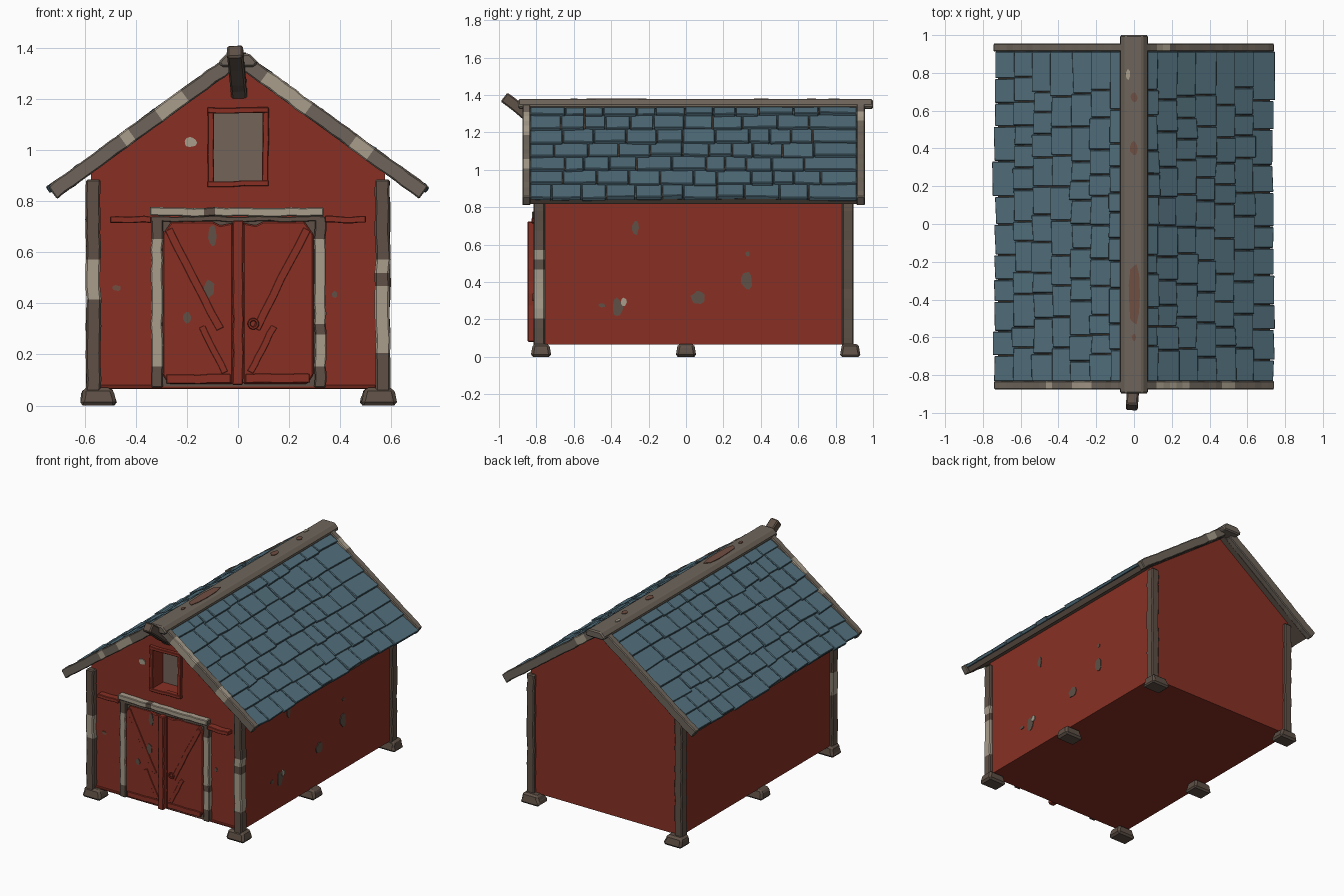
import bpy, bmesh, math, random
from mathutils import Vector

random.seed(4)
old = bpy.data.objects.get("Cube")
if old:
    bpy.data.objects.remove(old, do_unlink=True)


def material(name, rgb):
    m = bpy.data.materials.new(name)
    col = [(c / 255 / 12.92 if c < 11 else ((c / 255 + 0.055) / 1.055) ** 2.4) for c in rgb] + [1]
    m.use_nodes = True
    m.diffuse_color = col
    m.node_tree.nodes["Principled BSDF"].inputs["Base Color"].default_value = col
    return m


RED = material("barn red", (136, 48, 36))
BLUE = material("slate blue", (82, 111, 124))
WOOD = material("brown wood", (94, 80, 70))
GREY = material("weathered grey", (110, 101, 91))
PALE = material("faded paint", (168, 157, 140))
RUST = material("rust brown", (112, 78, 65))
LOFT = material("loft interior", (116, 101, 89))


def finish(name, bm, mats, bevel=0.0):
    bmesh.ops.recalc_face_normals(bm, faces=bm.faces)
    me = bpy.data.meshes.new(name)
    bm.to_mesh(me)
    bm.free()
    for m in mats:
        me.materials.append(m)
    ob = bpy.data.objects.new(name, me)
    bpy.context.collection.objects.link(ob)
    if bevel:
        mod = ob.modifiers.new("Worn edges", 'BEVEL')
        mod.width, mod.segments, mod.limit_method = bevel, 1, 'ANGLE'
    return ob


def prism(name, profile, y0, y1, mat, bevel=0.0):
    """Extrude an x/z outline along y."""
    bm = bmesh.new()
    a, b = ([bm.verts.new((x, y, z)) for x, z in profile] for y in (y0, y1))
    bm.faces.new(a)
    bm.faces.new(b)
    for i in range(len(a)):
        j = (i + 1) % len(a)
        bm.faces.new((a[i], a[j], b[j], b[i]))
    return finish(name, bm, [mat], bevel)


def block(name, x0, x1, y0, y1, z0, z1, mat, bevel=0.004):
    return prism(name, [(x0, z0), (x1, z0), (x1, z1), (x0, z1)], y0, y1, mat, bevel)


def beam(name, p0, p1, width, depth, mats, worn=(), ref=(0, 1, 0), wobble=0.003, n=16, taper=1.0):
    """Hand-hewn beam; 'worn' lists the length fractions that take the second material."""
    p0, p1 = Vector(p0), Vector(p1)
    d = (p1 - p0).normalized()
    side = d.cross(Vector(ref)).normalized()
    other = side.cross(d)
    bm = bmesh.new()
    rings = []
    for i in range(n + 1):
        c = p0.lerp(p1, i / n) + side * random.uniform(-wobble, wobble)
        k = 1 + (taper - 1) * i / n
        rings.append([bm.verts.new(c + side * (a * width * k / 2) + other * (b * depth * k / 2))
                      for a, b in ((-1, -1), (1, -1), (1, 1), (-1, 1))])
    for i in range(n):
        t = (i + 0.5) / n
        for j in range(4):
            k = (j + 1) % 4
            f = bm.faces.new((rings[i][j], rings[i][k], rings[i + 1][k], rings[i + 1][j]))
            f.material_index = int(any(a < t < b for a, b in worn))
    bm.faces.new(rings[0])
    bm.faces.new(rings[-1])
    return finish(name, bm, mats, min(width, depth) * 0.12)


def patch(name, plane, level, u, v, ru, rv, mat):
    """Thin irregular plate of bare wood or old paint."""
    bm = bmesh.new()
    to3d = {"front": lambda a, b, h: (a, level - h, b),
            "side": lambda a, b, h: (level + h, a, b),
            "top": lambda a, b, h: (a, b, level + h)}[plane]
    pts = []
    for i in range(11):
        r = random.uniform(0.8, 1.1)
        t = math.tau * i / 11
        pts.append((u + ru * r * math.cos(t), v + rv * r * math.sin(t)))
    lo, hi = ([bm.verts.new(to3d(a, b, h)) for a, b in pts] for h in (-0.002, 0.004))
    bm.faces.new(lo)
    bm.faces.new(hi)
    for i in range(11):
        j = (i + 1) % 11
        bm.faces.new((lo[i], lo[j], hi[j], hi[i]))
    finish(name, bm, [mat])


# Roof measures: each slope runs from the ridge point down to the eave
PITCH = math.radians(36)
CO, SI = math.cos(PITCH), math.sin(PITCH)
APEX, RUN = 1.325, 0.865


def slope(side, t, h, y):
    return Vector((side * (t * CO + h * SI), y, APEX - t * SI + h * CO))


# Walls, with the loft window cut into the front gable
WX, FRONT, BACK, BASE = 0.575, -0.78, 0.875, 0.065
eave = APEX - WX * SI / CO
walls = prism("walls", [(-WX, BASE), (WX, BASE), (WX, eave), (0, APEX), (-WX, eave)], FRONT, BACK, RED)
cutter = block("window_cutter", -0.097, 0.095, -0.9, -0.66, 0.875, 1.145, RED, 0)
cut = walls.modifiers.new("Window", 'BOOLEAN')
cut.object, cut.operation, cut.solver = cutter, 'DIFFERENCE', 'EXACT'
bpy.context.view_layer.update()
walls.data = bpy.data.meshes.new_from_object(walls.evaluated_get(bpy.context.evaluated_depsgraph_get()))
walls.modifiers.clear()
bpy.data.objects.remove(cutter, do_unlink=True)
block("loft_back", -0.097, 0.095, -0.68, -0.66, 0.875, 1.145, LOFT, 0)

# Window frame
for x in (-0.108, 0.108):
    beam("window_jamb", (x, -0.785, 0.86), (x, -0.785, 1.165), 0.024, 0.03, [RED], n=5)
for z in (0.868, 1.155):
    beam("window_rail", (-0.12, -0.787, z), (0.12, -0.787, z), 0.022, 0.034, [RED], n=5)

# Corner posts and foundation stones
WORN = {(-1, -1): [(0.45, 0.63)], (1, -1): [(0.19, 0.5), (0.54, 0.62)]}
for sx in (-1, 1):
    for sy, y in ((-1, -0.785), (1, 0.865)):
        beam("corner_post", (sx * 0.566, y, 0.05), (sx * 0.566, y, 0.885), 0.058, 0.062,
             [WOOD, PALE], WORN.get((sx, sy), ()))
    for y in (-0.775, 0, 0.878):
        beam("foundation_stone", (sx * 0.548, y, 0), (sx * 0.548, y, 0.07), 0.145, 0.112,
             [WOOD], n=3, wobble=0.006, taper=0.78)

# Roof decks and shingles
ROWS = 7
STEP = (RUN + 0.015) / ROWS
for s in (-1, 1):
    prism("roof_deck", [(p.x, p.z) for p in (slope(s, 0, 0, 0), slope(s, RUN, 0, 0),
          slope(s, RUN, 0.035, 0), slope(s, 0, 0.035, 0))], -0.835, 0.915, WOOD)
    bm = bmesh.new()
    for row in range(ROWS):
        cuts = [-0.835]
        while cuts[-1] < 0.78:
            cuts.append(cuts[-1] + random.uniform(0.1, 0.19))
        cuts[-1] = 0.915
        for y0, y1 in zip(cuts, cuts[1:]):
            t0 = max(row * STEP - 0.02, 0)
            t1 = (row + 1) * STEP + random.uniform(-0.012, 0.004)
            lift = 0.056 + random.uniform(-0.004, 0.006)
            ring = []
            for y in (y0 + 0.002, y1 - 0.002):
                dt = random.uniform(-0.006, 0.004)
                dh = random.uniform(-0.003, 0.003)
                ring.append([bm.verts.new(slope(s, t, h, y)) for t, h in
                             ((t0, 0.03), (t1 + dt, 0.033), (t1 + dt, lift + dh), (t0, 0.04))])
            a, b = ring
            bm.faces.new(a)
            bm.faces.new(b)
            for i in range(4):
                j = (i + 1) % 4
                bm.faces.new((a[i], a[j], b[j], b[i]))
    finish("shingles", bm, [BLUE], 0.004)

    # Gable trim boards
    for y, worn in ((-0.853, [(0.26, 0.4), (0.55, 0.6)] if s < 0 else [(0.08, 0.34), (0.62, 0.7)]),
                    (0.934, [(0.1, 0.2)] if s > 0 else ())):
        beam("gable_trim", slope(s, 0.02, 0.03, y), slope(s, RUN + 0.012, 0.03, y), 0.06, 0.044,
             [GREY, PALE], worn, n=20)

# Ridge cap and hoist beam
prism("ridge_cap", [(-0.065, 1.325), (0.065, 1.325), (0.077, 1.345), (0.045, 1.378), (-0.045, 1.378),
                    (-0.077, 1.345)], -0.897, 1.0, GREY, 0.008)
beam("hoist_beam", (-0.012, -0.972, 1.388), (0.005, -0.76, 1.222), 0.06, 0.062, [WOOD], ref=(1, 0, 0), n=6)
for y, ru, rv, m in ((-0.37, 0.03, 0.17, RUST), (-0.6, 0.012, 0.02, RUST), (0.4, 0.022, 0.04, RUST),
                     (0.67, 0.018, 0.025, RUST)):
    patch("ridge_wear", "top", 1.378, 0, y, ru, rv, m)
patch("ridge_paint", "top", 1.378, -0.032, 0.79, 0.012, 0.03, PALE)

# Door surround
block("door_backing", -0.335, 0.335, -0.79, FRONT + 0.01, 0.07, 0.735, WOOD)
beam("door_jamb", (-0.318, -0.79, 0.07), (-0.318, -0.79, 0.735), 0.046, 0.04, [WOOD, PALE], [(0.15, 0.87)])
beam("door_jamb", (0.322, -0.79, 0.07), (0.322, -0.79, 0.735), 0.046, 0.04, [WOOD, PALE],
     [(0.15, 0.33), (0.4, 0.87)])
beam("door_lintel", (-0.345, -0.8, 0.758), (0.335, -0.8, 0.758), 0.034, 0.045, [WOOD, PALE],
     [(0, 0.33), (0.38, 1)])
for s in (-1, 1):
    beam("door_track", (s * 0.34, -0.8, 0.728), (s * 0.5, -0.8, 0.728), 0.026, 0.05, [RED], n=6)
beam("door_track_middle", (-0.34, -0.795, 0.73), (0.34, -0.795, 0.73), 0.02, 0.03, [WOOD])
block("sill", -0.54, 0.54, -0.79, -0.77, 0.065, 0.08, RED)

# Double doors with clipped outer top corners, centre bar and braces
for s in (-1, 1):
    prism("door_leaf", [(s * x, z) for x, z in ((0.02, 0.085), (0.27, 0.085), (0.295, 0.12),
          (0.295, 0.67), (0.26, 0.72), (0.1, 0.72), (0.07, 0.705), (0.02, 0.715))], -0.806, -0.78, RED, 0.005)
    beam("door_brace", (s * 0.07, -0.805, 0.3), (s * 0.27, -0.805, 0.69), 0.03, 0.012, [RED], n=6)
    beam("door_lower_brace", (s * 0.05, -0.805, 0.13), (s * 0.14, -0.805, 0.31), 0.025, 0.012, [RED], n=6)
    beam("door_bottom_rail", (s * 0.03, -0.806, 0.105), (s * 0.28, -0.806, 0.105), 0.035, 0.016, [RED], n=6)
beam("door_centre_bar", (0, -0.825, 0.08), (0, -0.825, 0.725), 0.044, 0.045, [RED], n=10)
bpy.ops.mesh.primitive_torus_add(location=(0.06, -0.815, 0.32), rotation=(math.pi / 2, 0, 0), major_radius=0.017,
                                 minor_radius=0.006, major_segments=14, minor_segments=6)
ring = bpy.context.object
ring.name = "door_ring"
ring.data.materials.append(RED)
bpy.ops.object.shade_smooth_by_angle()

# Bare wood and faded paint spots
for u, v, ru, rv in ((-0.115, 0.455, 0.024, 0.035), (-0.2, 0.345, 0.016, 0.025), (-0.1, 0.665, 0.018, 0.04)):
    patch("door_wear", "front", -0.806, u, v, ru, rv, WOOD)
patch("wall_wear", "front", FRONT, 0.378, 0.435, 0.01, 0.014, WOOD)
patch("wall_wear", "front", FRONT, -0.475, 0.46, 0.018, 0.012, RUST)
patch("wall_paint", "front", FRONT, -0.185, 1.03, 0.024, 0.02, PALE)
for u, v, ru, rv in ((-0.27, 0.69, 0.018, 0.04), (0.065, 0.315, 0.04, 0.038), (-0.365, 0.265, 0.028, 0.05),
                     (0.325, 0.41, 0.03, 0.052), (0.33, 0.55, 0.012, 0.015), (-0.45, 0.275, 0.018, 0.012)):
    patch("side_wear", "side", WX, u, v, ru, rv, WOOD)
patch("side_paint", "side", WX + 0.003, -0.332, 0.292, 0.015, 0.024, PALE)
